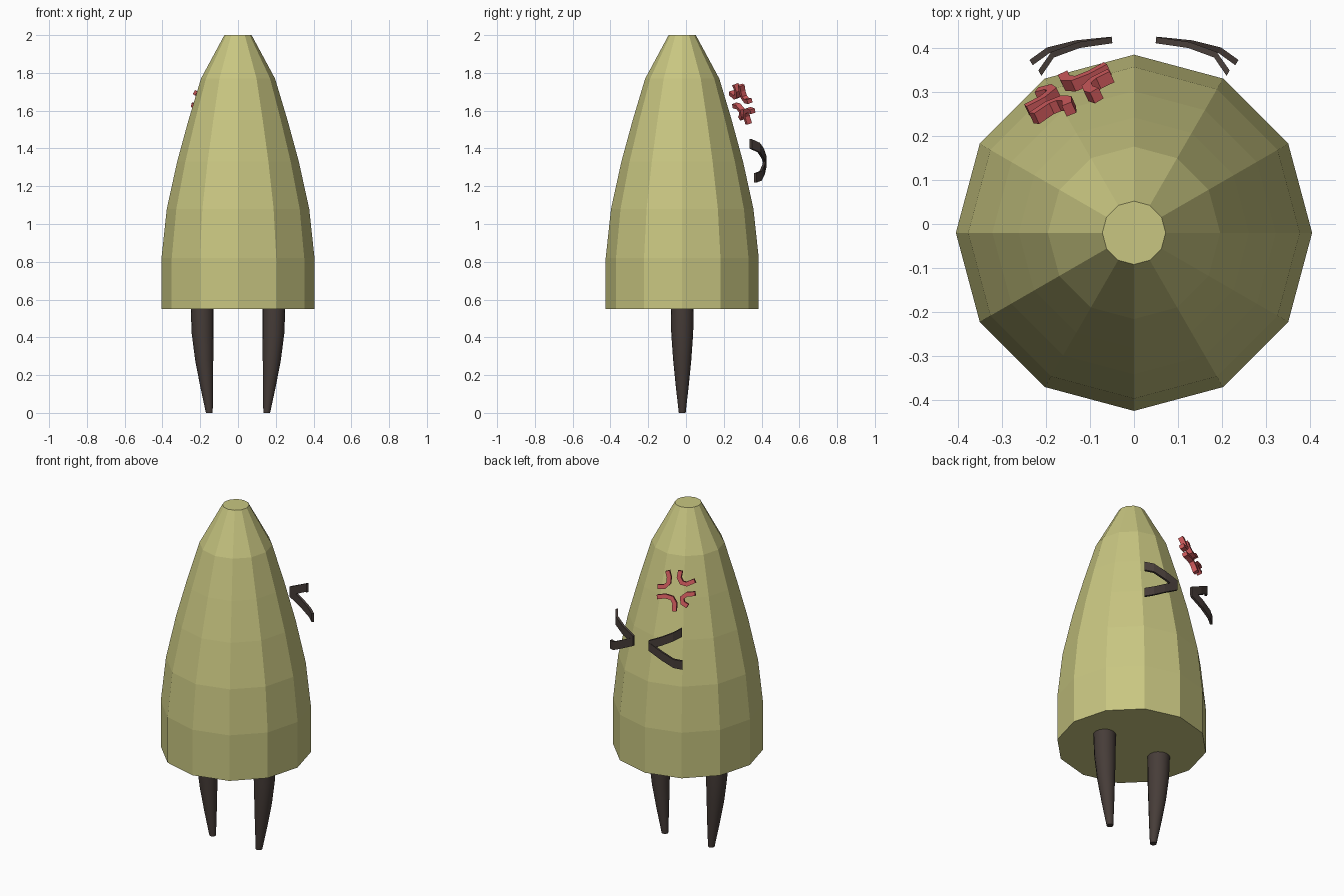
import bpy, bmesh, math
from mathutils import Vector

if "Cube" in bpy.data.objects:
    bpy.data.objects.remove(bpy.data.objects["Cube"])


def material(name, rgb):
    m = bpy.data.materials.new(name)
    m.diffuse_color = (*rgb, 1)
    m.use_nodes = True
    m.node_tree.nodes["Principled BSDF"].inputs["Base Color"].default_value = m.diffuse_color
    return m


OLIVE = material("pale olive", (0.58, 0.565, 0.22))
DARK = material("dark brown", (0.062, 0.046, 0.040))
RED = material("soft red", (0.58, 0.095, 0.10))


def loft(bm, rings):
    """Closed skin through a list of equal-sized vertex rings."""
    rows = [[bm.verts.new(p) for p in ring] for ring in rings]
    n = len(rows[0])
    for a, b in zip(rows, rows[1:]):
        for i in range(n):
            j = (i + 1) % n
            bm.faces.new((a[i], a[j], b[j], b[i]))
    bm.faces.new(rows[0][::-1])
    bm.faces.new(rows[-1])


def finish(bm, name, mat):
    bmesh.ops.recalc_face_normals(bm, faces=bm.faces)
    me = bpy.data.meshes.new(name)
    bm.to_mesh(me)
    bm.free()
    me.materials.append(mat)
    ob = bpy.data.objects.new(name, me)
    bpy.context.collection.objects.link(ob)
    return ob


def circle(cx, cy, z, r, n):
    return [(cx + r * math.cos(math.tau * i / n), cy + r * math.sin(math.tau * i / n), z)
            for i in range(n)]


def ribbon(bm, pts, sides, normals):
    """Rectangular strip: half-width vectors and half-thickness vectors per point."""
    loft(bm, [[p - s - n, p + s - n, p + s + n, p - s + n]
              for p, s, n in zip(pts, sides, normals)])


CY = -0.02

# Twelve-sided bullet body
bm = bmesh.new()
loft(bm, [circle(0, CY, z, r, 12) for z, r in
          [(0.55, 0.405), (0.82, 0.405), (1.08, 0.377), (1.33, 0.322),
           (1.55, 0.262), (1.77, 0.196), (2.0, 0.072)]])
finish(bm, "body", OLIVE)

for side, label in ((-1, "left"), (1, "right")):
    # Tapered peg legs, straight on the inside
    bm = bmesh.new()
    loft(bm, [circle(side * x, CY, z, r, 16) for z, x, r in
              [(0, 0.152, 0.018), (0.14, 0.166, 0.034), (0.28, 0.179, 0.048),
               (0.42, 0.187, 0.058), (0.57, 0.19, 0.061)]])
    leg = finish(bm, label + "_leg", DARK)
    bpy.ops.object.select_all(action='DESELECT')
    leg.select_set(True)
    bpy.context.view_layer.objects.active = leg
    bpy.ops.object.shade_smooth_by_angle(angle=math.radians(40))

    # Squinting eyes: two curved arms meeting at the inner corner
    bm = bmesh.new()
    for arm in ([(0.05, 0.418, 1.336), (0.125, 0.407, 1.372), (0.185, 0.385, 1.405), (0.214, 0.343, 1.424)],
                [(0.05, 0.419, 1.328), (0.13, 0.411, 1.288), (0.195, 0.395, 1.255), (0.234, 0.367, 1.244)]):
        pts = [Vector((side * x, y, z)) for x, y, z in arm]
        norms = [Vector((p.x, p.y - CY, 0)).normalized() * 0.007 for p in pts]
        ribbon(bm, pts, [Vector((0, 0, 0.025))] * len(pts), norms)
    finish(bm, label + "_eye", DARK)

# Anger mark: four bent strips on a plate plane leaning with the body
yaw, lean = math.radians(25), math.radians(18)
right = Vector((-math.cos(yaw), -math.sin(yaw), 0))
out = Vector((-math.sin(yaw), math.cos(yaw), 0))
up = Vector((0, 0, math.cos(lean))) - out * math.sin(lean)
normal = right.cross(up).normalized()
center = Vector((-0.147, 0.298, 1.638))
strips = [[(-10, 19), (-8, 13), (-8, 7), (-12, 3), (-19, 2.5)],
          [(3, 20), (2, 13), (5, 8), (10, 7), (18, 11)],
          [(-19, -8), (-11, -6.5), (-4, -8), (-1, -13), (-1, -21)],
          [(19, -2), (11, -3), (6, -7), (7, -12), (12, -15)]]
bm = bmesh.new()
for strip in strips:
    pts = [center + (right * a + up * b) / 185 for a, b in strip]
    tang = [(pts[min(i + 1, 4)] - pts[max(i - 1, 0)]).normalized() for i in range(5)]
    ribbon(bm, pts, [t.cross(normal) * 0.012 for t in tang], [normal * 0.014] * 5)
finish(bm, "anger_mark", RED)
